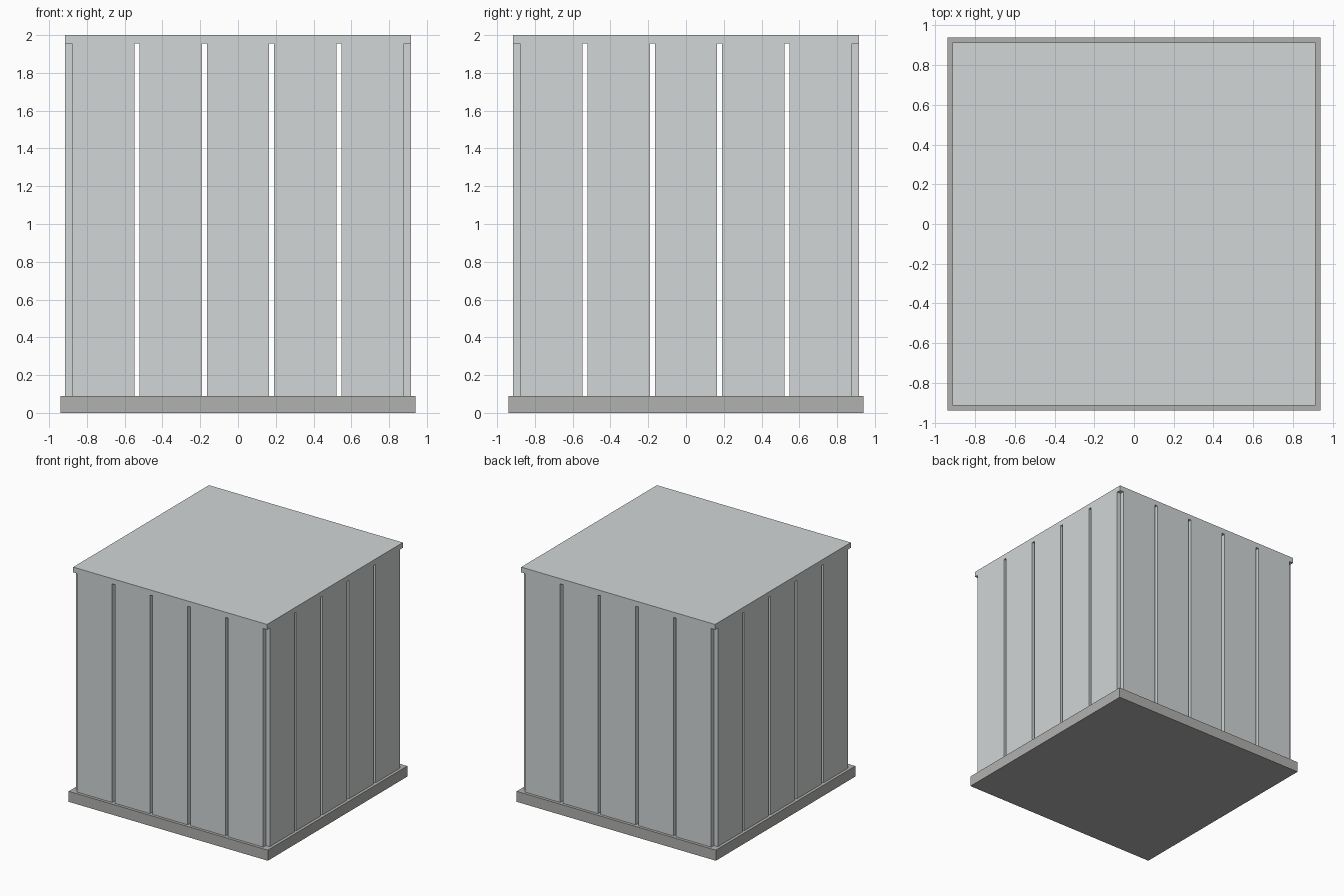
import bpy
from math import pi
from mathutils import Matrix, Vector

if "Cube" in bpy.data.objects:
    bpy.data.objects.remove(bpy.data.objects["Cube"])

BASE, OUT, INN = 0.94, 0.915, 0.878      # half widths: base, lid, wall inner face
Z_BASE, Z_LID, Z_TOP = 0.09, 1.955, 2.0
GAP, COUNT = 0.0265, 5
WIDTH = (2 * INN - (COUNT - 1) * GAP) / COUNT


def material(name, color):
    m = bpy.data.materials.new(name)
    m.diffuse_color = color
    m.use_nodes = True
    m.node_tree.nodes["Principled BSDF"].inputs["Base Color"].default_value = m.diffuse_color
    return m


light = material("pale_grey", (0.64, 0.67, 0.68, 1))
dark = material("mid_grey", (0.44, 0.44, 0.43, 1))


def box(name, lo, hi, mat):
    lo, hi = Vector(lo), Vector(hi)
    bpy.ops.mesh.primitive_cube_add(size=1)
    ob = bpy.context.object
    ob.name = name
    ob.data.transform(Matrix.Translation((lo + hi) / 2) @ Matrix.Diagonal((*(hi - lo), 1)))
    ob.data.materials.append(mat)
    return ob


# floor plinth and top slab
box("base", (-BASE, -BASE, 0), (BASE, BASE, Z_BASE), dark)
box("lid", (-OUT, -OUT, Z_LID), (OUT, OUT, Z_TOP), light)

# five upright boards per side, with open gaps and notched corners
for k, side in enumerate(("front", "right", "back", "left")):
    for i in range(COUNT):
        x = -INN + i * (WIDTH + GAP)
        board = box(f"{side}_board_{i + 1}", (x, -OUT, Z_BASE), (x + WIDTH, -INN, Z_LID), light)
        board.data.transform(Matrix.Rotation(k * pi / 2, 4, 'Z'))
